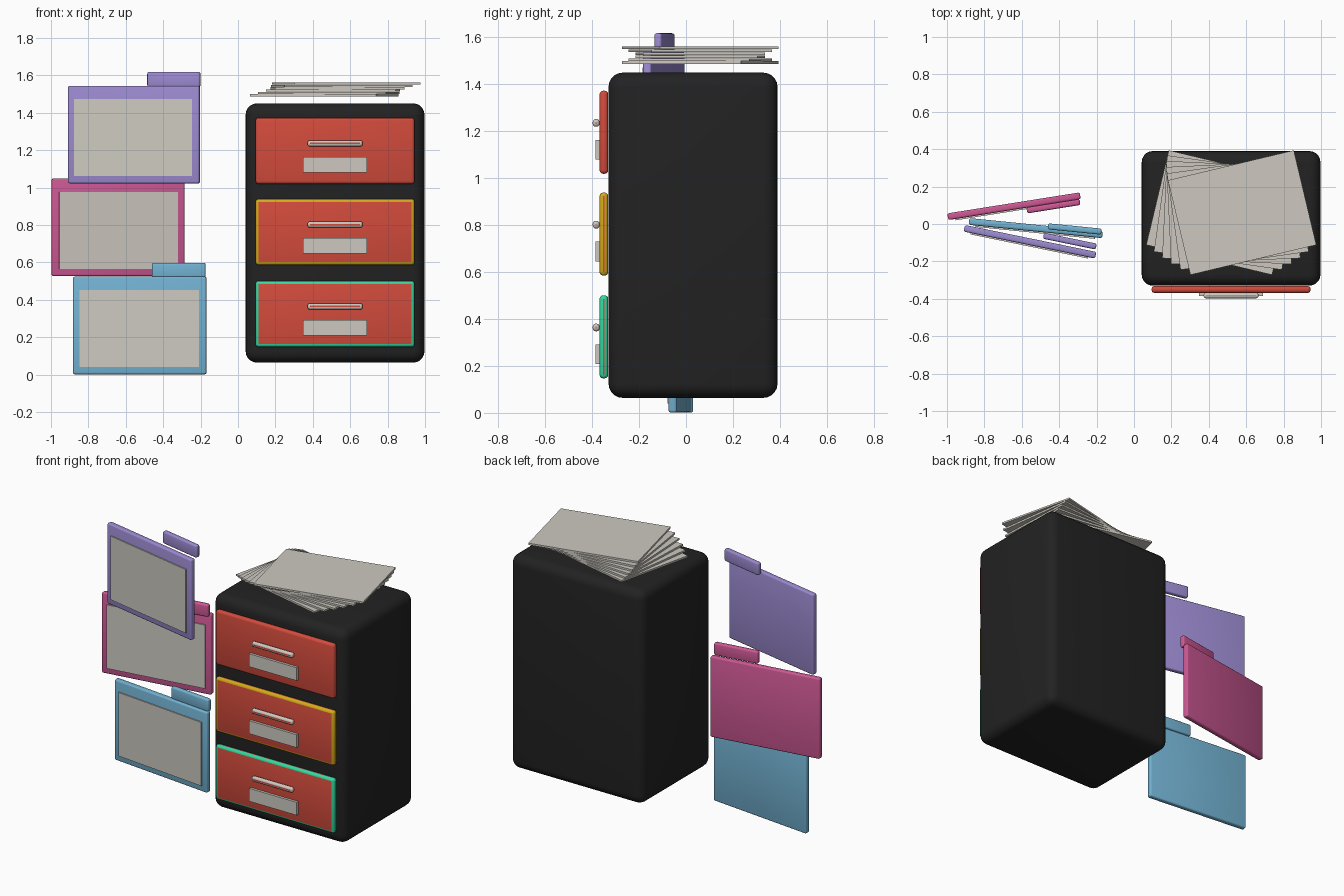
import bpy, bmesh, math
from mathutils import Vector, Matrix

if "Cube" in bpy.data.objects:
    bpy.data.objects.remove(bpy.data.objects["Cube"])


def make_mat(name, rgb):
    m = bpy.data.materials.new(name)
    m.diffuse_color = (*rgb, 1.0)
    m.use_nodes = True
    m.node_tree.nodes["Principled BSDF"].inputs["Base Color"].default_value = m.diffuse_color
    return m


BLACK = make_mat("charcoal_black", (0.016, 0.016, 0.016))
RED = make_mat("drawer_red", (0.645, 0.070, 0.045))
YELLOW = make_mat("trim_yellow", (0.66, 0.40, 0.010))
GREEN = make_mat("trim_green", (0.035, 0.68, 0.35))
PAPER = make_mat("paper_grey", (0.61, 0.584, 0.527))
PURPLE = make_mat("folder_purple", (0.33, 0.255, 0.63))
PINK = make_mat("folder_pink", (0.61, 0.098, 0.296))
BLUE = make_mat("folder_blue", (0.17, 0.445, 0.645))


def box(name, center, size, mat, bevel=0.0, segs=3, edge_mat=None, rot=0.0):
    """Box turned about z, with rounded edges that may have their own colour."""
    bm = bmesh.new()
    bmesh.ops.create_cube(bm, size=1.0, matrix=Matrix.Diagonal((*size, 1.0)))
    if bevel:
        bmesh.ops.bevel(bm, geom=bm.edges[:], offset=bevel, offset_type='OFFSET',
                        segments=segs, profile=0.5, affect='EDGES',
                        material=1 if edge_mat else -1)
    me = bpy.data.meshes.new(name)
    bm.to_mesh(me)
    bm.free()
    me.materials.append(mat)
    if edge_mat:
        me.materials.append(edge_mat)
    ob = bpy.data.objects.new(name, me)
    ob.location = center
    ob.rotation_euler = (0, 0, rot)
    bpy.context.collection.objects.link(ob)
    if bevel:
        bpy.ops.object.select_all(action='DESELECT')
        ob.select_set(True)
        bpy.context.view_layer.objects.active = ob
        bpy.ops.object.shade_smooth_by_angle(angle=math.radians(35))
    return ob


# cabinet body
box("cabinet_body", (0.519, 0.03, 0.757), (0.956, 0.72, 1.386), BLACK, 0.06, 5)

# drawers with coloured rounded rims, handles and label plates
for name, z, rim in (("bottom", 0.324, GREEN), ("middle", 0.762, YELLOW), ("top", 1.196, RED)):
    box(name + "_drawer_front", (0.519, -0.350, z), (0.85, 0.037, 0.354), RED,
        0.0155, 3, rim)
    box(name + "_drawer_handle", (0.519, -0.383, z + 0.040), (0.294, 0.029, 0.033), RED,
        0.0125, 3, PAPER)
    box(name + "_drawer_label", (0.519, -0.375, z - 0.074), (0.342, 0.020, 0.084), PAPER)

# fanned stack of paper sheets
SHEETS = 6
for i in range(SHEETS):
    t = i / (SHEETS - 1)
    box("paper_sheet_%d" % (i + 1), (0.462 + 0.116 * t, 0.061, 1.493 + 0.0126 * i),
        (0.692, 0.52, 0.0115), PAPER, rot=math.radians(-13.4 + 26.8 * t))


# folders: panel, index tab set in front of or behind it, sheet on the front
def folder(name, center, angle, mat, tab_offset):
    a = math.radians(angle)
    turn = Matrix.Rotation(a, 3, 'Z')
    c = Vector(center)

    def at(*p):
        return c + turn @ Vector(p)

    box(name + "_folder_panel", c, (0.717, 0.036, 0.522), mat, 0.010, 3, rot=a)
    box(name + "_folder_tab", at(0.208, tab_offset, 0.295), (0.288, 0.032, 0.080), mat,
        0.010, 3, rot=a)
    box(name + "_folder_sheet", at(0, -0.021, -0.016), (0.642, 0.009, 0.412), PAPER, rot=a)


folder("purple", (-0.556, -0.095, 1.283), -11.6, PURPLE, 0.046)
folder("pink", (-0.6415, 0.095, 0.787), 9.0, PINK, -0.033)
folder("blue", (-0.5255, -0.022, 0.2625), -5.7, BLUE, 0.016)
